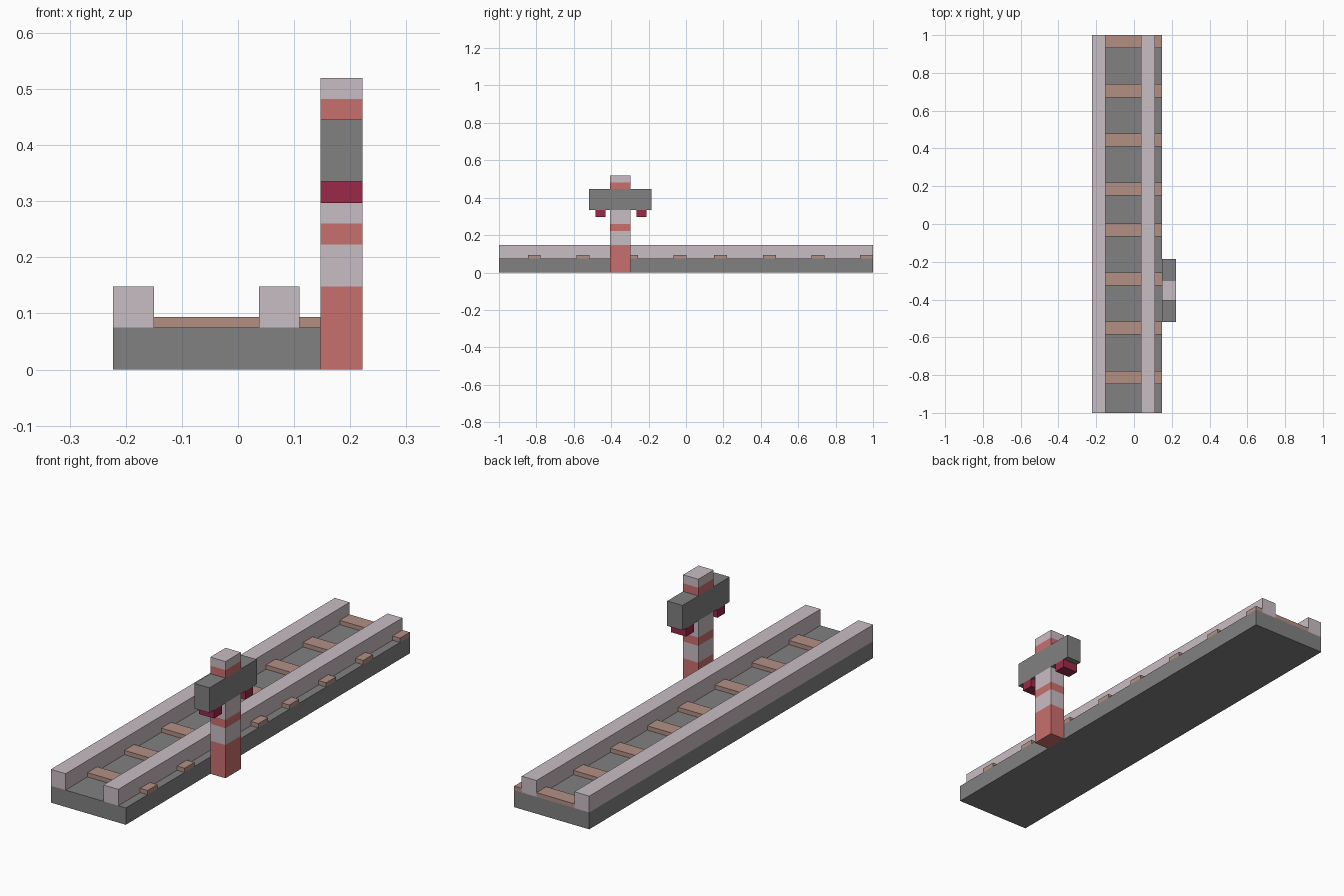
import bpy, bmesh
from mathutils import Vector

cube = bpy.data.objects.get("Cube")
if cube:
    bpy.data.objects.remove(cube, do_unlink=True)


def material(name, srgb):
    """Flat material from display values, converted to linear."""
    colour = [((c / 255 + 0.055) / 1.055) ** 2.4 for c in srgb] + [1]
    mat = bpy.data.materials.new(name)
    mat.use_nodes = True
    mat.diffuse_color = colour
    mat.node_tree.nodes["Principled BSDF"].inputs["Base Color"].default_value = colour
    return mat


GREY = material("stone grey", (129, 129, 129))
PALE = material("pale mauve", (201, 189, 196))
RED = material("soft red", (201, 112, 110))
CRIMSON = material("lamp crimson", (155, 42, 72))
BROWN = material("sleeper brown", (178, 144, 132))


def box(name, x, y, z, mats, cuts=()):
    """Box from axis ranges; cuts are heights where the material alternates."""
    bm = bmesh.new()
    bmesh.ops.create_cube(bm, size=1)
    low, high = (Vector(p) for p in zip(x, y, z))
    bmesh.ops.scale(bm, vec=high - low, verts=bm.verts)
    bmesh.ops.translate(bm, vec=(low + high) / 2, verts=bm.verts)
    for cut in cuts:
        bmesh.ops.bisect_plane(bm, geom=bm.verts[:] + bm.edges[:] + bm.faces[:],
                               plane_co=(0, 0, cut), plane_no=(0, 0, 1))
    for face in bm.faces:
        height = face.calc_center_median().z
        face.material_index = sum(height > cut for cut in cuts) % len(mats)
    mesh = bpy.data.meshes.new(name)
    bm.to_mesh(mesh)
    bm.free()
    for mat in mats:
        mesh.materials.append(mat)
    obj = bpy.data.objects.new(name, mesh)
    bpy.context.collection.objects.link(obj)
    return obj


# Track bed and rails
LENGTH = (-1, 1)
BED_TOP, RAIL_TOP = 0.075, 0.148
box("track_bed", (-0.223, 0.147), LENGTH, (0, BED_TOP), [GREY])
box("right_rail", (-0.223, -0.15), LENGTH, (BED_TOP, RAIL_TOP), [PALE])
box("left_rail", (0.037, 0.11), LENGTH, (BED_TOP, RAIL_TOP), [PALE])

# Sleepers: two runs of four, poking out beyond the left rail
for run, start in enumerate((1.0, 0.003)):
    for i in range(4):
        back = start - i * 0.26
        box(f"sleeper_{run * 4 + i + 1}", (-0.15, 0.147), (back - 0.069, back),
            (BED_TOP, 0.094), [BROWN])

# Striped signal post, interrupted by the lamp housing
POST_X, POST_Y = (0.147, 0.222), (-0.405, -0.297)
HOUSING_Z = (0.335, 0.446)
box("post_lower", POST_X, POST_Y, (0, HOUSING_Z[0]), [RED, PALE], (0.148, 0.223, 0.26))
box("post_upper", POST_X, POST_Y, (HOUSING_Z[1], 0.52), [RED, PALE], (0.482,))
box("lamp_housing", POST_X, (-0.518, -0.185), HOUSING_Z, [GREY])

# Lamps hanging under both ends of the housing
box("front_lamp", POST_X, (-0.485, -0.431), (0.297, HOUSING_Z[0]), [CRIMSON])
box("back_lamp", POST_X, (-0.265, -0.211), (0.297, HOUSING_Z[0]), [CRIMSON])
